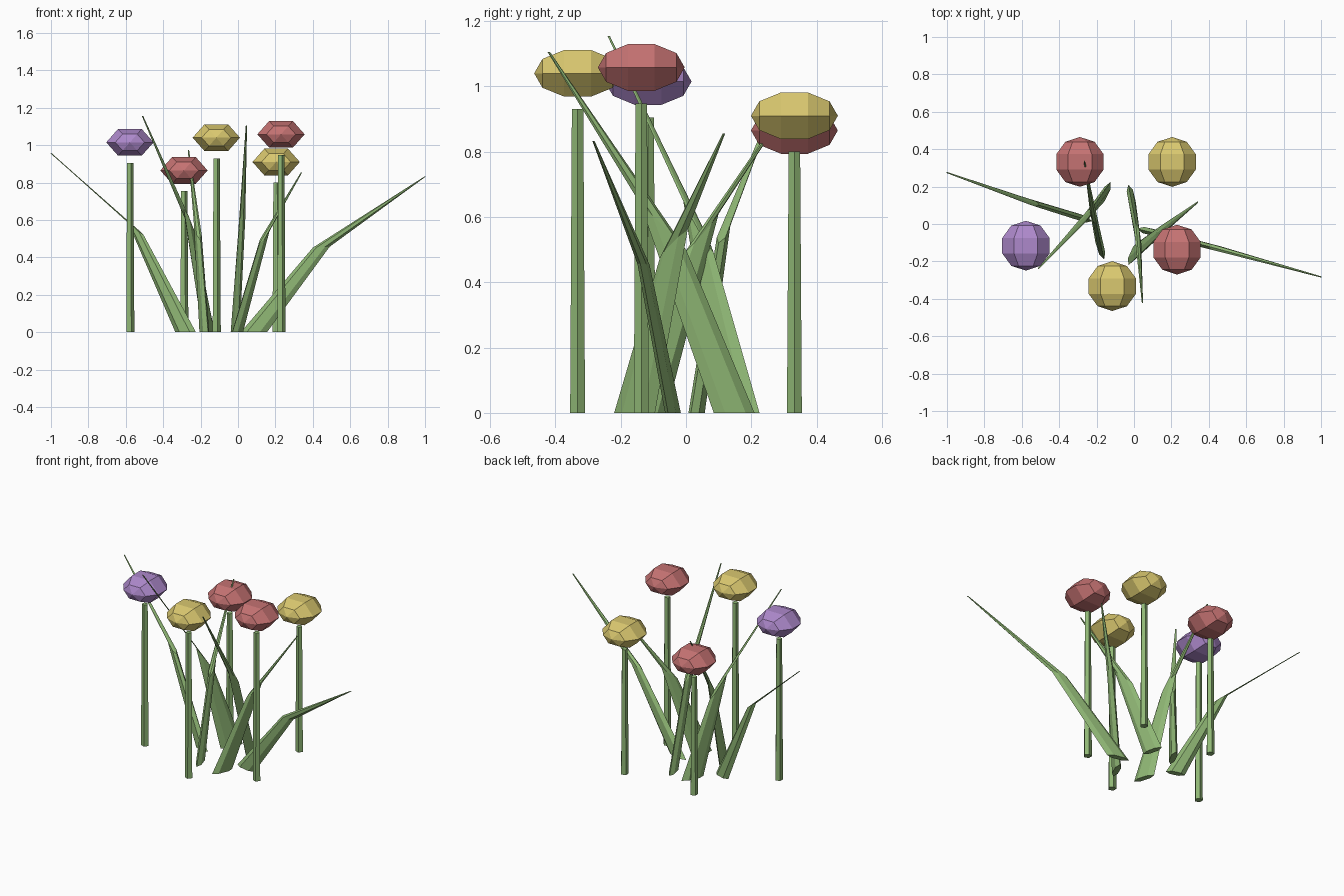
import bpy
from math import sin, cos, pi
from mathutils import Vector

if "Cube" in bpy.data.objects:
    bpy.data.objects.remove(bpy.data.objects["Cube"])


def material(name, rgb):
    m = bpy.data.materials.new(name)
    m.diffuse_color = (*rgb, 1)
    m.use_nodes = True
    m.node_tree.nodes["Principled BSDF"].inputs["Base Color"].default_value = m.diffuse_color
    return m


GREEN = material("leaf_green", (0.28, 0.48, 0.18))
RED = material("petal_red", (0.56, 0.17, 0.17))
YELLOW = material("petal_yellow", (0.70, 0.58, 0.16))
PURPLE = material("petal_purple", (0.42, 0.25, 0.60))


def loft(name, rings, mat):
    """Closed flat-shaded skin through rings of equal point count."""
    n = len(rings[0])
    verts = [p for r in rings for p in r]
    faces = [tuple(reversed(range(n)))]
    for k in range(len(rings) - 1):
        for i in range(n):
            j = (i + 1) % n
            faces.append((k * n + i, k * n + j, (k + 1) * n + j, (k + 1) * n + i))
    faces.append(tuple(range((len(rings) - 1) * n, len(rings) * n)))
    me = bpy.data.meshes.new(name)
    me.from_pydata(verts, [], faces)
    me.materials.append(mat)
    ob = bpy.data.objects.new(name, me)
    bpy.context.collection.objects.link(ob)
    return ob


def stem(name, x, y, top):
    rings = [[(x + r * cos(2 * pi * i / 5), y + r * sin(2 * pi * i / 5), z) for i in range(5)]
             for r, z in ((0.024, 0), (0.0185, top))]
    loft(name, rings, GREEN)


def bloom(name, x, y, z, mat):
    # flattened six-sided ball, poles along y
    rings = []
    for k in range(6):
        a = pi * k / 5
        s = max(sin(a), 0.001)
        rings.append([(x + 0.133 * s * cos(pi * i / 3), y + 0.133 * cos(a),
                       z + 0.0867 * s * sin(pi * i / 3)) for i in range(6)])
    loft(name, rings, mat)


def blade(name, base_in, base_out, mid_in, mid_out, tip):
    # thin tapering leaf, kinked at the middle
    rings = []
    tip = Vector(tip)
    side = (Vector(base_out) - Vector(base_in)).normalized() * 0.004
    for a, b, t in ((Vector(base_in), Vector(base_out), 0.017),
                    (Vector(mid_in), Vector(mid_out), 0.014),
                    (tip - side, tip + side, 0.003)):
        c, h = (a + b) / 2, (b - a) / 2
        n = Vector((-h.y, h.x, 0)).normalized() * t
        rings.append([c + h * u + n * v for u, v in
                      ((1, 0), (0.5, 1), (-0.5, 1), (-1, 0), (-0.5, -1), (0.5, -1))])
    loft(name, rings, GREEN)


# flowers: x, y, stem top, colour
for i, (x, y, top, mat) in enumerate((
        (-0.578, -0.116, 0.905, PURPLE),
        (-0.289, 0.332, 0.755, RED),
        (-0.116, -0.332, 0.930, YELLOW),
        (0.230, -0.137, 0.948, RED),
        (0.204, 0.332, 0.800, YELLOW))):
    stem(f"stem_{i + 1}", x, y, top)
    bloom(f"bloom_{i + 1}", x, y, top + 0.110, mat)

# leaves: inner/outer base corners, inner/outer middle corners, tip
blade("leaf_far_left", (-0.225, 0.015, 0), (-0.335, 0.05, 0),
      (-0.505, 0.10, 0.52), (-0.59, 0.13, 0.59), (-1.0, 0.275, 0.957))
blade("leaf_far_right", (0.015, -0.025, 0), (0.155, -0.055, 0),
      (0.40, -0.12, 0.452), (0.49, -0.14, 0.457), (1.0, -0.283, 0.832))
blade("leaf_front_left", (-0.125, 0.225, 0), (-0.19, 0.095, 0),
      (-0.225, 0.085, 0.49), (-0.29, -0.01, 0.66), (-0.51, -0.237, 1.155))
blade("leaf_front", (-0.03, 0.21, 0), (0.0, 0.085, 0),
      (0.01, 0.0, 0.50), (0.03, -0.14, 0.64), (0.045, -0.42, 1.105))
blade("leaf_right", (-0.03, -0.22, 0), (0.025, -0.095, 0),
      (0.115, -0.08, 0.475), (0.17, 0.005, 0.56), (0.34, 0.116, 0.855))
blade("leaf_back", (-0.16, -0.19, 0), (-0.20, -0.06, 0),
      (-0.20, -0.005, 0.49), (-0.23, 0.10, 0.61), (-0.265, 0.335, 0.975))
